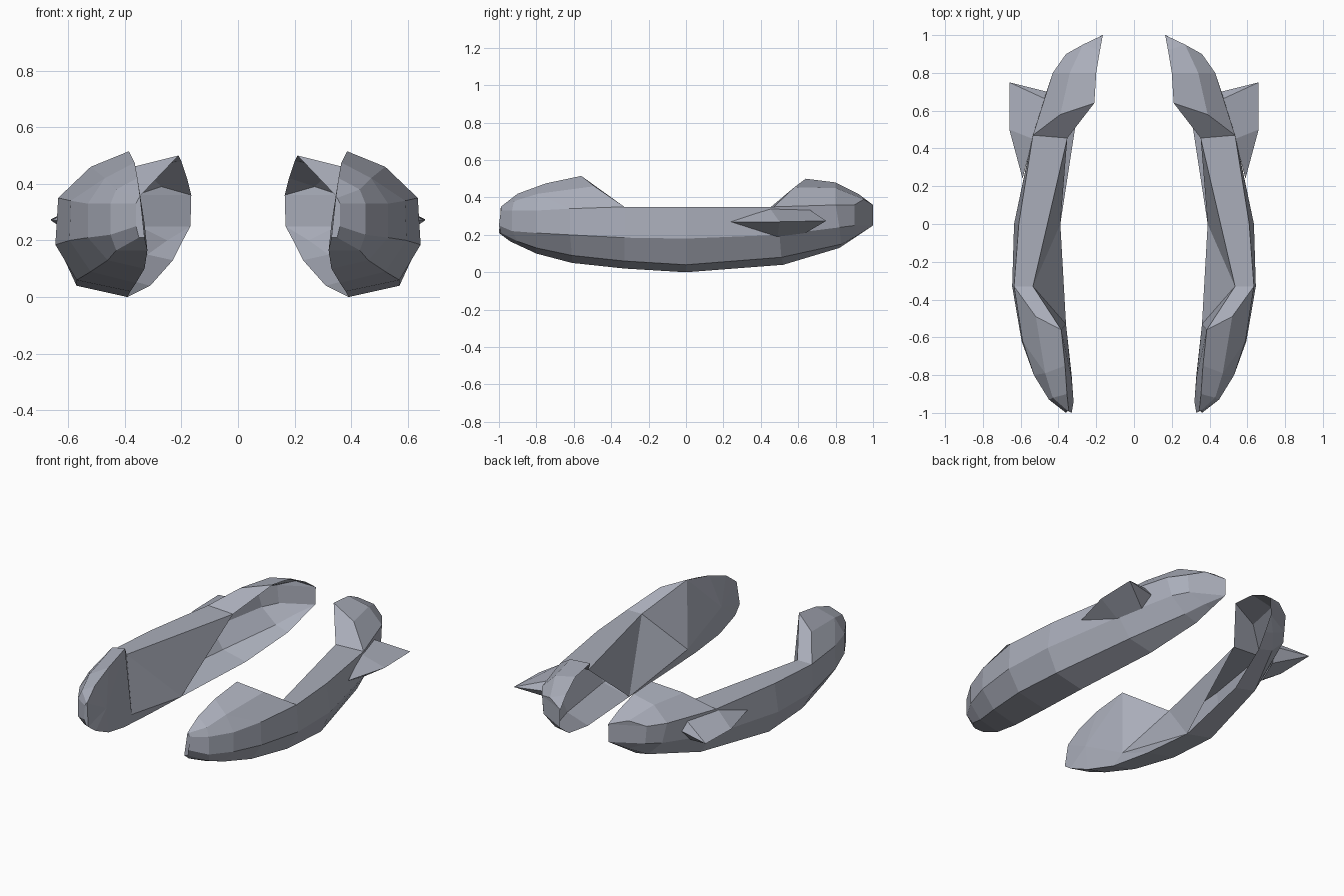
import bpy
import bmesh
from mathutils import Vector

default_cube = bpy.data.objects.get("Cube")
if default_cube:
    bpy.data.objects.remove(default_cube, do_unlink=True)


def make_material(name, colour):
    material = bpy.data.materials.new(name)
    material.use_nodes = True
    material.diffuse_color = colour
    material.node_tree.nodes["Principled BSDF"].inputs["Base Color"].default_value = colour
    return material


grey = make_material("blue_grey_plastic", (0.40, 0.42, 0.49, 1))


def points(*coordinates):
    return [Vector(c) for c in coordinates]


def loft(row_a, row_b):
    """Quads between two rows holding the same number of points."""
    return [[row_a[i], row_a[i + 1], row_b[i + 1], row_b[i]]
            for i in range(len(row_a) - 1)]


def build_part(name, faces, side):
    """Weld loose polygons into one flat-shaded object on the given side."""
    bm = bmesh.new()
    for face in faces:
        corners = []
        for p in face:
            if p not in corners:
                corners.append(p)
        if len(corners) > 2:
            bm.faces.new([bm.verts.new((p.x * side, p.y, p.z)) for p in corners])
    bmesh.ops.remove_doubles(bm, verts=bm.verts, dist=0.002)
    bmesh.ops.recalc_face_normals(bm, faces=bm.faces)
    mesh = bpy.data.meshes.new(name)
    bm.to_mesh(mesh)
    bm.free()
    mesh.materials.append(grey)
    part = bpy.data.objects.new(name, mesh)
    bpy.context.scene.collection.objects.link(part)
    return part


# Lengthwise hull lines, front to back
keel = points((.33, -1, .21), (.32, -.94, .165), (.33, -.8, .1), (.36, -.61, .05),
              (.38, -.33, .02), (.39, 0, 0), (.31, .52, .04), (.23, .82, .13),
              (.2, .91, .19), (.168, 1, .25))
chine = points((.35, -.99, .21), (.43, -.9, .165), (.46, -.8, .13), (.52, -.61, .09),
               (.57, -.33, .06), (.57, 0, .04), (.46, .51, .08), (.32, .83, .15),
               (.25, .92, .2), (.168, 1, .25))
bilge = points((.36, -1, .25), (.45, -.93, .22), (.53, -.8, .21), (.595, -.62, .2),
               (.645, -.33, .185), (.635, 0, .18), (.53, .5, .2), (.41, .82, .24),
               (.35, .9, .25), (.168, 1, .25))
gunwale = points((.36, -.99, .33), (.45, -.93, .33), (.53, -.8, .33), (.59, -.62, .34),
                 (.635, -.33, .35), (.61, 0, .35), (.535, .47, .35), (.43, .8, .36),
                 (.36, .9, .36), (.165, 1, .36))

# Raised hoods: shoulder and inner crest lines
front_shoulder = points((.35, -.99, .35), (.43, -.92, .38), (.47, -.79, .42), (.52, -.49, .46))
front_crest = points((.345, -.99, .35), (.355, -.9, .42), (.365, -.75, .475), (.385, -.56, .515))
back_shoulder = points((.39, .58, .455), (.34, .8, .45), (.27, .95, .39), (.165, 1, .36))
back_crest = points((.21, .64, .5), (.2, .8, .48), (.18, .92, .42), (.165, 1, .36))

# Corners of the deck and inner wall
deck_front, deck_back, wall_front, nose_inner = points(
    (.535, -.33, .35), (.353, .455, .35), (.36, -.53, .1), (.33, -.82, .26))
wall_foot = keel[5]
peak = front_crest[-1]

hull = loft(keel, chine) + loft(chine, bilge) + loft(bilge, gunwale)

# The front hood ends on the gunwale beside the deck
front_rim = gunwale[:3] + [gunwale[4]]
front_hood = (loft(gunwale[:3], front_shoulder[:3])
              + [[gunwale[2], gunwale[3], front_shoulder[2]],
                 [gunwale[3], front_rim[3], front_shoulder[3], front_shoulder[2]]]
              + loft(front_shoulder, front_crest))
back_hood = loft(gunwale[6:], back_shoulder) + loft(back_shoulder, back_crest)

nose_cap = [[keel[0], chine[0], bilge[0], gunwale[0], front_shoulder[0], front_crest[0]]]
deck = [[deck_front, gunwale[4], gunwale[5], gunwale[6], deck_back]]
bulkheads = [[deck_front, gunwale[4], front_shoulder[3], peak],
             [deck_back, gunwale[6], back_shoulder[0], back_crest[0]]]
inner_wall = [[deck_front, deck_back, wall_foot],
              [deck_front, wall_foot, wall_front],
              [deck_front, wall_front, peak],
              [peak, wall_front, nose_inner],
              [peak, nose_inner, front_crest[2]],
              [front_crest[2], nose_inner, front_crest[1]],
              [front_crest[1], nose_inner, front_crest[0]],
              [front_crest[0], nose_inner, keel[0]],
              [keel[0], nose_inner, keel[1]],
              [keel[1], nose_inner, keel[2]],
              [keel[2], nose_inner, wall_front, keel[3]],
              [keel[3], wall_front, keel[4]],
              [keel[4], wall_front, wall_foot]]
shell = hull + front_hood + back_hood + nose_cap + deck + bulkheads + inner_wall

# Outward fin: a base ring joined to a sharp two-point ridge
tip_front, tip_back = points((.66, .5, .27), (.66, .75, .275))
fin_front, top_a, top_b, fin_back, low_b, low_a = points(
    (.59, .24, .27), (.535, .45, .34), (.465, .66, .335),
    (.46, .7, .28), (.48, .64, .21), (.535, .49, .19))
fin = [[fin_front, top_a, tip_front], [top_a, top_b, tip_back, tip_front],
       [top_b, fin_back, tip_back], [fin_back, low_b, tip_back],
       [low_b, low_a, tip_front, tip_back], [low_a, fin_front, tip_front]]

for label, side in (("left", 1), ("right", -1)):
    build_part(label + "_shell", shell, side)
    build_part(label + "_fin", fin, side)
